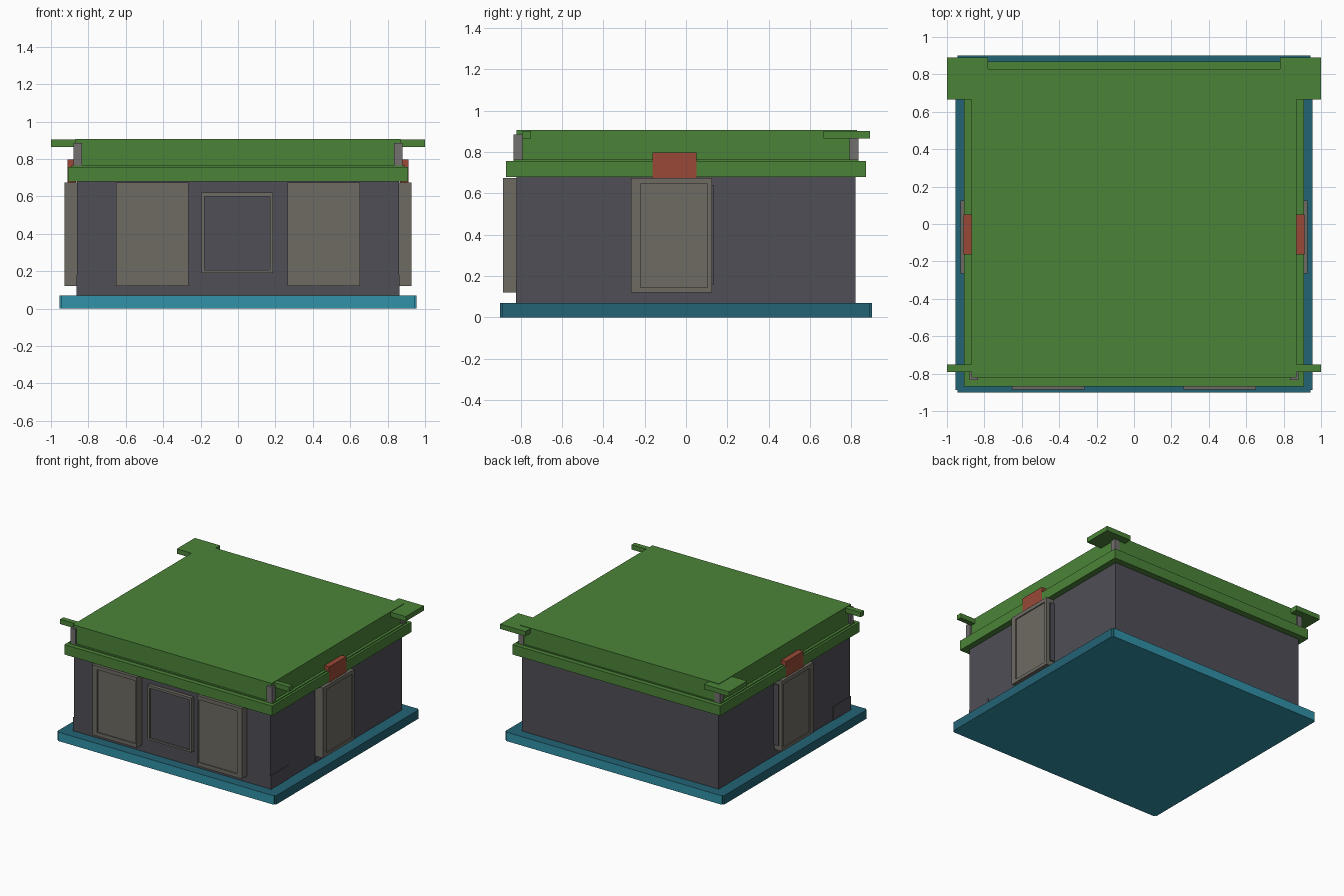
import bpy
import bmesh
from mathutils import Vector

cube = bpy.data.objects.get("Cube")
if cube:
    bpy.data.objects.remove(cube, do_unlink=True)


def material(name, *rgb):
    linear = [((c / 255 + 0.055) / 1.055) ** 2.4 for c in rgb] + [1]
    m = bpy.data.materials.new(name)
    m.use_nodes = True
    m.diffuse_color = linear
    m.node_tree.nodes["Principled BSDF"].inputs["Base Color"].default_value = linear
    return m


GREEN = material("roof green", 75, 132, 56)
WALL = material("wall charcoal", 79, 78, 86)
FRAME = material("frame taupe", 110, 107, 99)
POST = material("post grey", 116, 112, 112)
RED = material("sign red", 152, 73, 54)
BLUE = material("base blue", 49, 146, 168)
DEEP = material("base deep blue", 36, 99, 117)


def add_box(bm, lo, hi, mat=0):
    """Box between two corners, added to a mesh under construction."""
    lo, hi = Vector(lo), Vector(hi)
    verts = bmesh.ops.create_cube(bm, size=1)["verts"]
    for v in verts:
        v.co = Vector((lo[i] + hi[i]) / 2 + v.co[i] * (hi[i] - lo[i]) for i in range(3))
    for f in {f for v in verts for f in v.link_faces}:
        f.material_index = mat


def finish(name, bm, mats):
    bmesh.ops.recalc_face_normals(bm, faces=bm.faces)
    mesh = bpy.data.meshes.new(name)
    bm.to_mesh(mesh)
    bm.free()
    for m in mats:
        mesh.materials.append(m)
    obj = bpy.data.objects.new(name, mesh)
    bpy.context.collection.objects.link(obj)
    return obj


def box(name, lo, hi, mat):
    bm = bmesh.new()
    add_box(bm, lo, hi)
    return finish(name, bm, [mat])


def pair(name, lo, hi, mat):
    """Same box on the left (+x) and mirrored to the right (-x)."""
    box("left_" + name, lo, hi, mat)
    box("right_" + name, (-hi[0], *lo[1:]), (-lo[0], *hi[1:]), mat)


def panel(name, outer, inner, wall, front, recess, mats, place):
    """Framed panel: four bars round a recessed board.
    outer and inner are (u0, u1, z0, z1); place maps (u, depth, z) to space."""
    bm = bmesh.new()
    a, b, c, d = outer
    p, q, r, s = inner
    bars = [(a, p, c, d), (q, b, c, d), (p, q, c, r), (p, q, s, d)]
    for rect, depth, mat in [(bar, front, 0) for bar in bars] + [(inner, front - recess, 1)]:
        u0, u1, z0, z1 = rect
        one, two = place(u0, wall, z0), place(u1, depth, z1)
        add_box(bm, map_min(one, two), map_max(one, two), mat)
    finish(name, bm, mats)


def map_min(a, b):
    return tuple(map(min, a, b))


def map_max(a, b):
    return tuple(map(max, a, b))


# Base slab: softened edges, deeper blue on the top and the two sides
base = box("base_slab", (-0.955, -0.9, 0), (0.955, 0.9, 0.07), BLUE)
base.data.materials.append(DEEP)
bm = bmesh.new()
bm.from_mesh(base.data)
upright = [e for e in bm.edges if abs(e.verts[0].co.z - e.verts[1].co.z) > 0.01]
bmesh.ops.bevel(bm, geom=upright, offset=0.012, segments=2, affect="EDGES")
bm.normal_update()
for f in bm.faces:
    f.material_index = int(f.normal.z > 0.5 or abs(f.normal.x) > 0.8)
bm.to_mesh(base.data)
bm.free()

# Walls and layered roof
box("walls", (-0.86, -0.82, 0.07), (0.86, 0.82, 0.69), WALL)
box("cornice", (-0.908, -0.87, 0.68), (0.908, 0.87, 0.758), GREEN)
box("cornice_lip", (-0.89, -0.835, 0.755), (0.89, 0.835, 0.765), GREEN)
box("upper_roof", (-0.868, -0.82, 0.76), (0.868, 0.828, 0.907), GREEN)

# Corner posts and the brackets above them
pair("front_post", (0.835, -0.835, 0.76), (0.88, -0.79, 0.885), POST)
pair("back_post", (0.835, 0.79, 0.76), (0.88, 0.835, 0.87), POST)
pair("front_bracket", (0.8, -0.79, 0.865), (1, -0.75, 0.903), GREEN)
pair("back_bracket", (0.78, 0.665, 0.865), (1, 0.89, 0.903), GREEN)

# Front panels
for side, label in ((1, "left"), (-1, "right")):
    panel(label + "_front_panel", (0.265, 0.653, 0.12, 0.675), (0.275, 0.61, 0.15, 0.645),
          0.8, 0.885, 0.008, [FRAME, FRAME], lambda u, d, z: (side * u, -d, z))
    # Side panels with a dark board behind the rear edge
    panel(label + "_side_panel", (-0.265, 0.125, 0.12, 0.675), (-0.22, 0.105, 0.145, 0.645),
          0.84, 0.928, 0.008, [FRAME, FRAME], lambda u, d, z: (side * d, u, z))
panel("front_window", (-0.195, 0.188, 0.19, 0.62), (-0.178, 0.171, 0.205, 0.6),
      0.8, 0.848, 0.01, [FRAME, WALL], lambda u, d, z: (u, -d, z))
pair("side_board", (0.85, 0.12, 0.16), (0.9, 0.134, 0.64), WALL)

# Low plates and small signs on the side walls
pair("front_plinth", (0.85, -0.822, 0.07), (0.864, -0.605, 0.178), WALL)
pair("middle_plinth", (0.85, -0.27, 0.07), (0.864, -0.06, 0.178), WALL)
pair("sign", (0.865, -0.163, 0.675), (0.911, 0.052, 0.798), RED)
